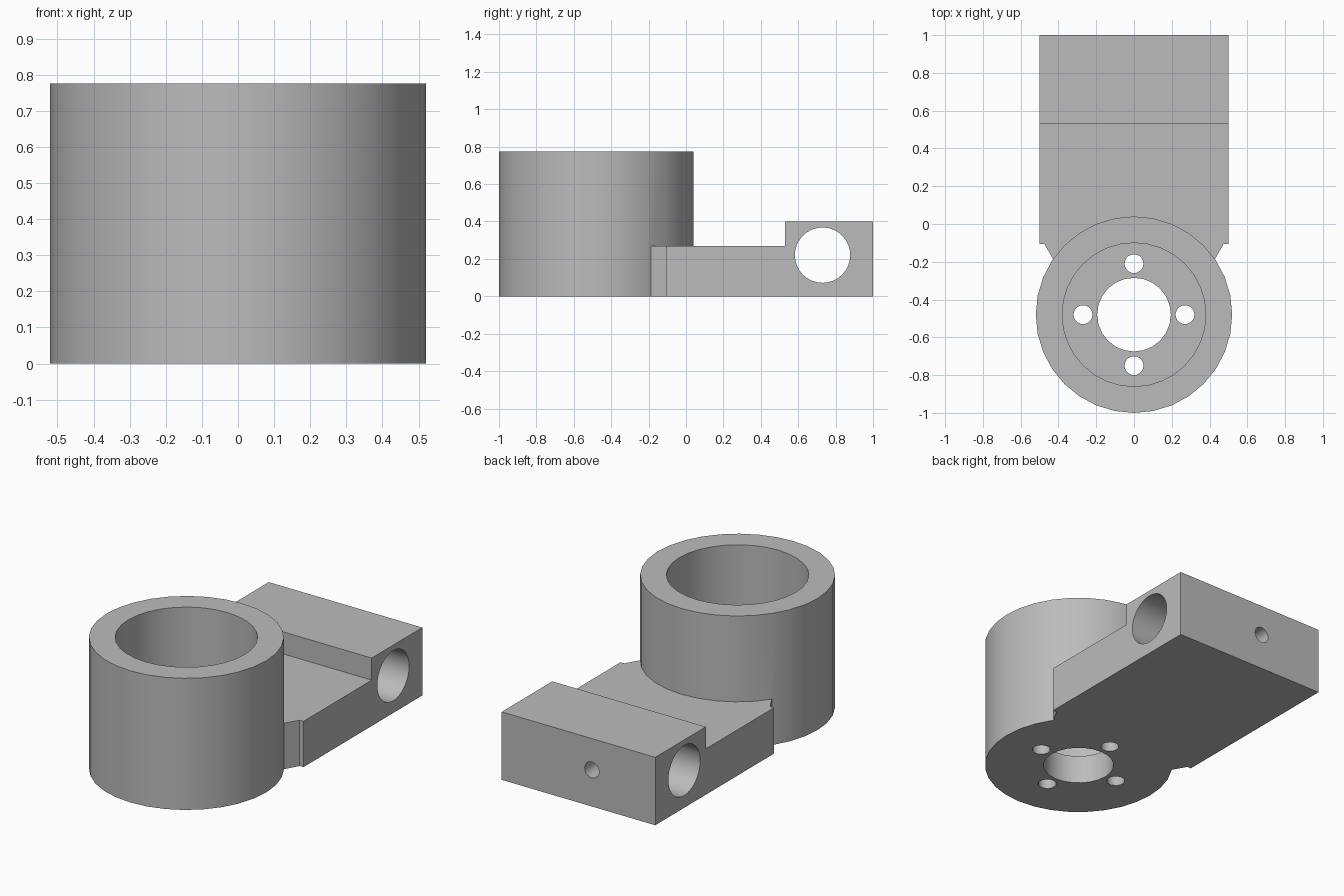
import bpy, bmesh, math
from mathutils import Matrix, Vector

cube = bpy.data.objects.get("Cube")
if cube:
    bpy.data.objects.remove(cube, do_unlink=True)

CUP_Y = -0.48
HEIGHT = 0.775

# Single grey material
grey = bpy.data.materials.new("plain grey")
grey.use_nodes = True
colour = (0.5, 0.5, 0.5, 1)
grey.diffuse_color = colour
grey.node_tree.nodes["Principled BSDF"].inputs["Base Color"].default_value = colour


def finish(name, bm):
    bmesh.ops.recalc_face_normals(bm, faces=bm.faces)
    mesh = bpy.data.meshes.new(name)
    bm.to_mesh(mesh)
    bm.free()
    mesh.materials.append(grey)
    obj = bpy.data.objects.new(name, mesh)
    bpy.context.collection.objects.link(obj)
    return obj


def cylinder(name, start, end, radius, sides=32):
    start, end = Vector(start), Vector(end)
    axis = end - start
    turn = Vector((0, 0, 1)).rotation_difference(axis).to_matrix().to_4x4()
    bm = bmesh.new()
    bmesh.ops.create_cone(bm, cap_ends=True, segments=sides, radius1=radius,
                          radius2=radius, depth=axis.length,
                          matrix=Matrix.Translation((start + end) / 2) @ turn)
    return finish(name, bm)


def prism(name, outline, direction):
    bm = bmesh.new()
    face = bm.faces.new([bm.verts.new(p) for p in outline])
    made = bmesh.ops.extrude_face_region(bm, geom=[face])["geom"]
    verts = [v for v in made if isinstance(v, bmesh.types.BMVert)]
    bmesh.ops.translate(bm, verts=verts, vec=direction)
    return finish(name, bm)


def combine(target, tool, operation):
    mod = target.modifiers.new(tool.name, "BOOLEAN")
    mod.operation = operation
    mod.solver = "EXACT"
    mod.object = tool
    bpy.context.view_layer.objects.active = target
    bpy.ops.object.modifier_apply(modifier=mod.name)
    bpy.data.objects.remove(tool, do_unlink=True)


# Cup body
bracket = cylinder("cup_bracket", (0, CUP_Y, 0), (0, CUP_Y, HEIGHT), 0.52)

# Arm plate with angled webs running into the cup
half = [(0.5, 0.8), (0.5, -0.105), (0.475, -0.105), (0.4, -0.235)]
outline = half + [(-x, y) for x, y in reversed(half)]
plate = prism("arm_plate", [(x, y, 0) for x, y in outline], (0, 0, 0.27))

# Raised clamp block at the back
side = [(0.53, 0), (1, 0), (1, 0.4), (0.53, 0.4)]
block = prism("clamp_block", [(-0.5, y, z) for y, z in side], (1, 0, 0))
combine(plate, block, "UNION")
combine(bracket, plate, "UNION")

# Cup bore, floor hole and four bolt holes
cuts = [cylinder("cup_bore", (0, CUP_Y, 0.17), (0, CUP_Y, 1), 0.38),
        cylinder("floor_hole", (0, CUP_Y, -0.1), (0, CUP_Y, 0.3), 0.195, 24)]
for i in range(4):
    a = i * math.pi / 2
    x, y = 0.27 * math.cos(a), CUP_Y + 0.27 * math.sin(a)
    cuts.append(cylinder("bolt_hole", (x, y, -0.1), (x, y, 0.3), 0.05, 20))

# Rod hole across the block, and set screw hole reaching it from behind
cuts.append(cylinder("rod_hole", (-1, 0.73, 0.22), (1, 0.73, 0.22), 0.148))
cuts.append(cylinder("screw_hole", (-0.087, 0.73, 0.215), (-0.087, 1.1, 0.215), 0.047, 20))
for cut in cuts:
    combine(bracket, cut, "DIFFERENCE")

# Smooth round walls, crisp edges
bpy.ops.object.select_all(action="DESELECT")
bracket.select_set(True)
bpy.context.view_layer.objects.active = bracket
bpy.ops.object.shade_smooth_by_angle(angle=math.radians(30))
